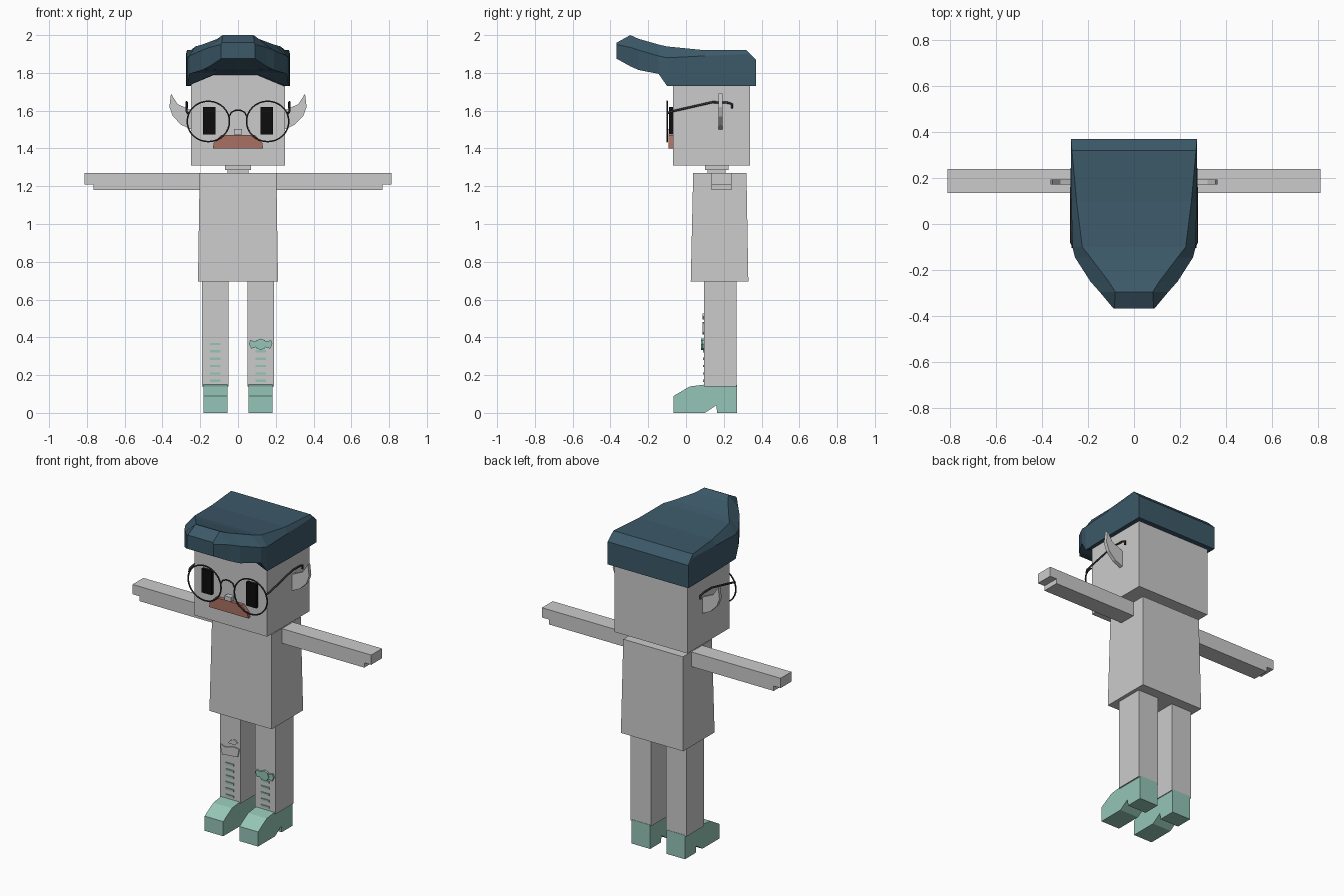
import bpy, bmesh, math
from mathutils import Vector

old = bpy.data.objects.get("Cube")
if old:
    bpy.data.objects.remove(old, do_unlink=True)


def material(name, r, g, b):
    m = bpy.data.materials.new(name)
    m.use_nodes = True
    m.diffuse_color = (r, g, b, 1)
    m.node_tree.nodes["Principled BSDF"].inputs["Base Color"].default_value = (r, g, b, 1)
    return m


GREY = material("light grey", 0.6, 0.6, 0.6)
MINT = material("mint green", 0.3, 0.56, 0.47)
BLUE = material("slate blue", 0.045, 0.1, 0.14)
RUST = material("rusty brown", 0.4, 0.165, 0.125)
BLACK = material("black", 0.004, 0.004, 0.004)
WIRE = material("dark wire", 0.03, 0.03, 0.035)


def finish(name, bm, mat):
    bmesh.ops.recalc_face_normals(bm, faces=bm.faces)
    mesh = bpy.data.meshes.new(name)
    bm.to_mesh(mesh)
    bm.free()
    mesh.materials.append(mat)
    ob = bpy.data.objects.new(name, mesh)
    bpy.context.collection.objects.link(ob)
    return ob


def loft(name, rings, mat):
    """Skin a list of equal-sized point rings and cap both ends."""
    bm = bmesh.new()
    rows = [[bm.verts.new(p) for p in ring] for ring in rings]
    n = len(rows[0])
    for a, b in zip(rows, rows[1:]):
        for i in range(n):
            j = (i + 1) % n
            bm.faces.new((a[i], a[j], b[j], b[i]))
    bm.faces.new(rows[0])
    bm.faces.new(rows[-1])
    return finish(name, bm, mat)


def box(name, x, y, z, mat, top=None):
    """Box from ranges; top optionally gives other x and y ranges for the top."""
    tx, ty = top or (x, y)
    ring = lambda a, b, h: [(a[0], b[0], h), (a[1], b[0], h), (a[1], b[1], h), (a[0], b[1], h)]
    return loft(name, [ring(x, y, z[0]), ring(tx, ty, z[1])], mat)


def plate(name, outline, y0, y1, mat, side=1):
    """Front outline in x and z, given depth in y."""
    return loft(name, [[(side * x, y, z) for x, z in outline] for y in (y0, y1)], mat)


def wire(name, points, radius, mat, closed=False):
    curve = bpy.data.curves.new(name, "CURVE")
    curve.dimensions = "3D"
    curve.bevel_depth = radius
    curve.bevel_resolution = 1
    curve.use_fill_caps = True
    spline = curve.splines.new("POLY")
    spline.points.add(len(points) - 1)
    for p, co in zip(spline.points, points):
        p.co = (*co, 1)
    spline.use_cyclic_u = closed
    curve.materials.append(mat)
    ob = bpy.data.objects.new(name, curve)
    bpy.context.collection.objects.link(ob)
    return ob


# Head, neck and torso
box("head", (-0.248, 0.248), (-0.07, 0.34), (1.31, 1.81), GREY)
box("neck_upper", (-0.07, 0.07), (0.1, 0.225), (1.285, 1.31), GREY)
box("neck_lower", (-0.055, 0.055), (0.115, 0.21), (1.265, 1.29), GREY)
box("torso", (-0.212, 0.212), (0.025, 0.33), (0.695, 1.27), GREY,
    top=((-0.203, 0.203), (0.038, 0.32)))

# Cap: y, half width, top half width, middle z, rim z, shoulder z, crown z
sections = [
    (0.37, 0.275, 0.274, 1.73, 1.73, 1.86, 1.87),
    (0.32, 0.275, 0.27, 1.73, 1.73, 1.9, 1.92),
    (0.1, 0.273, 0.25, 1.73, 1.73, 1.89, 1.92),
    (-0.1, 0.268, 0.225, 1.8, 1.73, 1.88, 1.94),
    (-0.145, 0.257, 0.19, 1.805, 1.795, 1.89, 1.95),
    (-0.25, 0.19, 0.11, 1.82, 1.815, 1.92, 1.98),
    (-0.295, 0.15, 0.082, 1.84, 1.835, 1.935, 2.0),
    (-0.367, 0.09, 0.085, 1.875, 1.875, 1.95, 1.96),
]
rings = []
for y, w, wt, zc, zb, zm, zt in sections:
    half = [(min(0.1, 0.6 * w), zc), (w, zb), (w, zm), (wt, zt)]
    rings.append([(x, y, z) for x, z in half] + [(-x, y, z) for x, z in reversed(half)])
loft("cap", rings, BLUE)

# Nose and moustache
box("nose", (-0.022, 0.022), (-0.1, -0.07), (1.475, 1.502), GREY)
plate("moustache", [(-0.133, 1.4), (0.133, 1.4), (0.128, 1.43), (0.09, 1.47),
                    (-0.09, 1.47), (-0.128, 1.43)], -0.092, -0.07, RUST)

# Shoe side profile in y and z
shoe = [(0.27, 0), (0.27, 0.147), (0.1, 0.15), (0.02, 0.14), (-0.065, 0.09),
        (-0.065, 0), (0.1, 0), (0.16, 0.04), (0.165, 0)]
ear = [(0.245, 1.5), (0.3, 1.525), (0.345, 1.57), (0.363, 1.62), (0.355, 1.69),
       (0.32, 1.635), (0.245, 1.6)]
arm = [(0.205, 1.18), (0.765, 1.18), (0.765, 1.21), (0.812, 1.21),
       (0.812, 1.27), (0.205, 1.27)]

for side, s in (("left", 1), ("right", -1)):
    span = lambda a, b: tuple(sorted((s * a, s * b)))
    # Face parts
    box(side + "_eye", span(0.118, 0.186), (-0.09, -0.07), (1.475, 1.62), BLACK)
    plate(side + "_ear", ear, 0.172, 0.194, GREY, s)
    # Spectacles
    circle = [(s * 0.157 + 0.112 * math.cos(t), -0.1, 1.543 + 0.107 * math.sin(t))
              for t in [i * math.tau / 32 for i in range(32)]]
    wire(side + "_lens_rim", circle, 0.0045, WIRE, True)
    wire(side + "_temple", [(s * x, y, z) for x, y, z in (
        (0.262, -0.1, 1.585), (0.272, -0.08, 1.595), (0.272, 0.14, 1.645),
        (0.27, 0.22, 1.642), (0.27, 0.243, 1.635), (0.27, 0.243, 1.612))], 0.006, WIRE)
    # Limbs and shoes
    plate(side + "_arm", arm, 0.135, 0.24, GREY, s)
    box(side + "_leg", span(0.05, 0.19), (0.095, 0.268), (0.14, 0.7), GREY)
    loft(side + "_shoe", [[(s * x, y, z) for y, z in shoe] for x in (0.055, 0.182)], MINT)
    # Lace stripes up the shin
    for i in range(5 if s > 0 else 6):
        z = 0.17 + 0.039 * i
        box(f"{side}_lace_{i + 1}", span(0.093, 0.148), (0.089, 0.096),
            (z - 0.006, z + 0.006), MINT)

wire("spectacle_bridge", [(-0.046, -0.1, 1.57), (-0.035, -0.1, 1.592), (-0.012, -0.1, 1.602),
                          (0.012, -0.1, 1.602), (0.035, -0.1, 1.592), (0.046, -0.1, 1.57)],
     0.0045, WIRE)

# Bow on the left shin
for s in (1, -1):
    plate("bow_loop", [(0.12 + s * dx, z) for dx, z in (
        (0.02, 0.35), (0.05, 0.34), (0.062, 0.365), (0.055, 0.385), (0.02, 0.375))],
        0.085, 0.096, MINT)
plate("bow_knot", [(0.12 + 0.032 * math.cos(t), 0.363 + 0.03 * math.sin(t))
                   for t in [i * math.tau / 8 for i in range(8)]], 0.08, 0.096, MINT)

# Patches on the right knee
plate("knee_patch", [(-0.185, 0.475), (-0.15, 0.465), (-0.09, 0.48), (-0.055, 0.475),
                     (-0.065, 0.425), (-0.12, 0.42), (-0.17, 0.415)], 0.088, 0.096, GREY)
plate("knee_tuft", [(-0.13, 0.495), (-0.085, 0.495), (-0.065, 0.51), (-0.085, 0.525),
                    (-0.115, 0.515)], 0.088, 0.096, GREY)
